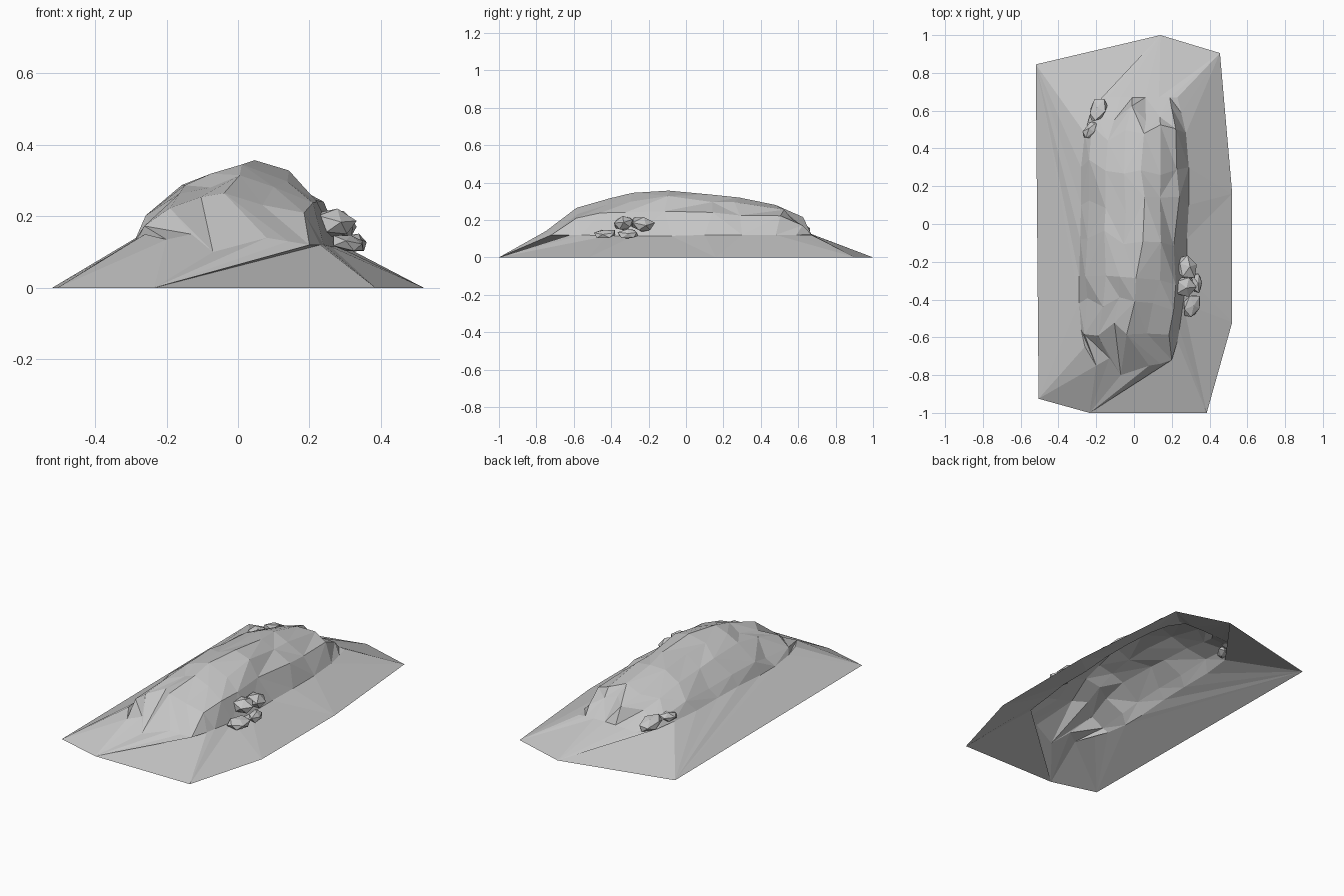
import bpy, bmesh, math, random
from mathutils import Vector, Euler

cube = bpy.data.objects.get("Cube")
if cube:
    bpy.data.objects.remove(cube, do_unlink=True)
random.seed(4)

# Single stone colour
stone = bpy.data.materials.new("stone_grey")
stone.use_nodes = True
grey = (0.56, 0.56, 0.56, 1)
stone.diffuse_color = grey
shader = stone.node_tree.nodes["Principled BSDF"]
shader.inputs["Base Color"].default_value = grey
shader.inputs["Roughness"].default_value = 0.9


def finish(bm, name):
    mesh = bpy.data.meshes.new(name)
    bm.to_mesh(mesh)
    bm.free()
    mesh.materials.append(stone)
    obj = bpy.data.objects.new(name, mesh)
    bpy.context.collection.objects.link(obj)
    return obj


def angle(v):
    return math.atan2(v.co.y * 0.5, v.co.x) % math.tau


# Ground outline, counter-clockwise
OUTLINE = [(0.52, 0.16), (0.455, 0.905), (0.14, 1), (-0.52, 0.845),
           (-0.505, -0.925), (-0.235, -1), (0.385, -1), (0.52, -0.52)]

# Front lip of the ridge, with a gully
LIP = [(-0.26, -0.65, 0.15), (-0.2, -0.75, 0.135), (-0.13, -0.71, 0.15),
       (-0.07, -0.8, 0.1), (0.08, -0.75, 0.14), (0.14, -0.74, 0.13),
       (0.2, -0.72, 0.12), (0.23, -0.62, 0.12)]

# Ridge stations: y, left foot x z, crest x z, right foot x z
STATIONS = [(-0.56, -0.28, 0.14, -0.04, 0.265, 0.24, 0.12),
            (-0.42, -0.29, 0.13, 0, 0.315, 0.26, 0.115),
            (-0.28, -0.29, 0.13, 0.02, 0.345, 0.28, 0.115),
            (-0.08, -0.285, 0.14, 0.04, 0.357, 0.28, 0.115),
            (0.1, -0.28, 0.14, 0.05, 0.335, 0.29, 0.12),
            (0.3, -0.28, 0.14, 0.05, 0.32, 0.29, 0.12),
            (0.48, -0.26, 0.14, 0.06, 0.28, 0.275, 0.12),
            (0.59, -0.23, 0.13, 0.07, 0.23, 0.25, 0.12),
            (0.67, -0.17, 0.11, 0.06, 0.125, 0.23, 0.12)]
LEFT = [(0, 0), (0.12, 0.3), (0.42, 0.7), (0.7, 0.88), (1, 1)]
RIGHT = [(0.58, 0.85), (0.24, 0.58), (0, 0)]


def section(y, xl, zl, xc, zc, xr, zr):
    pts = [(xl + (xc - xl) * a, y, zl + (zc - zl) * b) for a, b in LEFT]
    return pts + [(xr + (xc - xr) * a, y, zr + (zc - zr) * b) for a, b in RIGHT]


# Mound: faceted ridge grid
bm = bmesh.new()
rows = [[bm.verts.new(p) for p in row]
        for row in [LIP] + [section(*s) for s in STATIONS]]
for row in rows[1:-1]:
    for i, v in enumerate(row[1:-1], 1):
        v.co.y += random.uniform(-0.045, 0.045)
        v.co.x += random.uniform(-0.014, 0.014)
        if i != 4:
            v.co.z += random.uniform(-0.014, 0.01)
for a, b in zip(rows, rows[1:]):
    for i in range(len(a) - 1):
        if random.random() < 0.5:
            bm.faces.new((a[i], a[i + 1], b[i + 1]))
            bm.faces.new((a[i], b[i + 1], b[i]))
        else:
            bm.faces.new((a[i], a[i + 1], b[i]))
            bm.faces.new((a[i + 1], b[i + 1], b[i]))

# Mound: sloping apron zipped from the ridge foot to the outline
inner = rows[0] + [r[-1] for r in rows[1:]] + rows[-1][-2::-1]
inner += [r[0] for r in rows[-2:0:-1]]
start = min(range(len(inner)), key=lambda k: angle(inner[k]))
inner = inner[start:] + inner[:start]
outer = [bm.verts.new((x, y, 0)) for x, y in OUTLINE]
n, m = len(inner), len(outer)


def turn(loop, k):
    return angle(loop[k % len(loop)]) + math.tau * (k // len(loop))


i = j = 0
while i < n or j < m:
    a, b = inner[i % n], outer[j % m]
    if j >= m or (i < n and turn(inner, i + 1) < turn(outer, j + 1)):
        i += 1
        bm.faces.new((a, b, inner[i % n]))
    else:
        j += 1
        bm.faces.new((a, b, outer[j % m]))
finish(bm, "mound")


# Loose rocks: chipped low-poly boulders
def rock(name, centre, size, tilt):
    bm = bmesh.new()
    bmesh.ops.create_icosphere(bm, subdivisions=1, radius=1)
    rot = Euler(tilt).to_matrix()
    for v in bm.verts:
        p = v.co * random.uniform(0.85, 1.15)
        p = Vector([c * s for c, s in zip(p, size)])
        v.co = rot @ p + Vector(centre)
    finish(bm, name)


ROCKS = [("right_slope", (0.28, -0.23, 0.175), (0.06, 0.07, 0.04), (0, 0.4, 0.3)),
         ("right_slope", (0.27, -0.33, 0.18), (0.06, 0.06, 0.04), (0.2, 0.2, 0)),
         ("right_slope", (0.33, -0.31, 0.125), (0.035, 0.06, 0.028), (0, 0.3, 0)),
         ("right_slope", (0.31, -0.43, 0.125), (0.05, 0.07, 0.025), (0, 0.3, -0.4)),
         ("left_slope", (-0.19, 0.605, 0.16), (0.045, 0.075, 0.03), (-0.3, -0.3, -0.3)),
         ("left_slope", (-0.23, 0.5, 0.17), (0.035, 0.06, 0.025), (0, -0.4, -0.6))]
for k, (side, centre, size, tilt) in enumerate(ROCKS):
    rock(f"{side}_rock_{k + 1}", centre, size, tilt)
